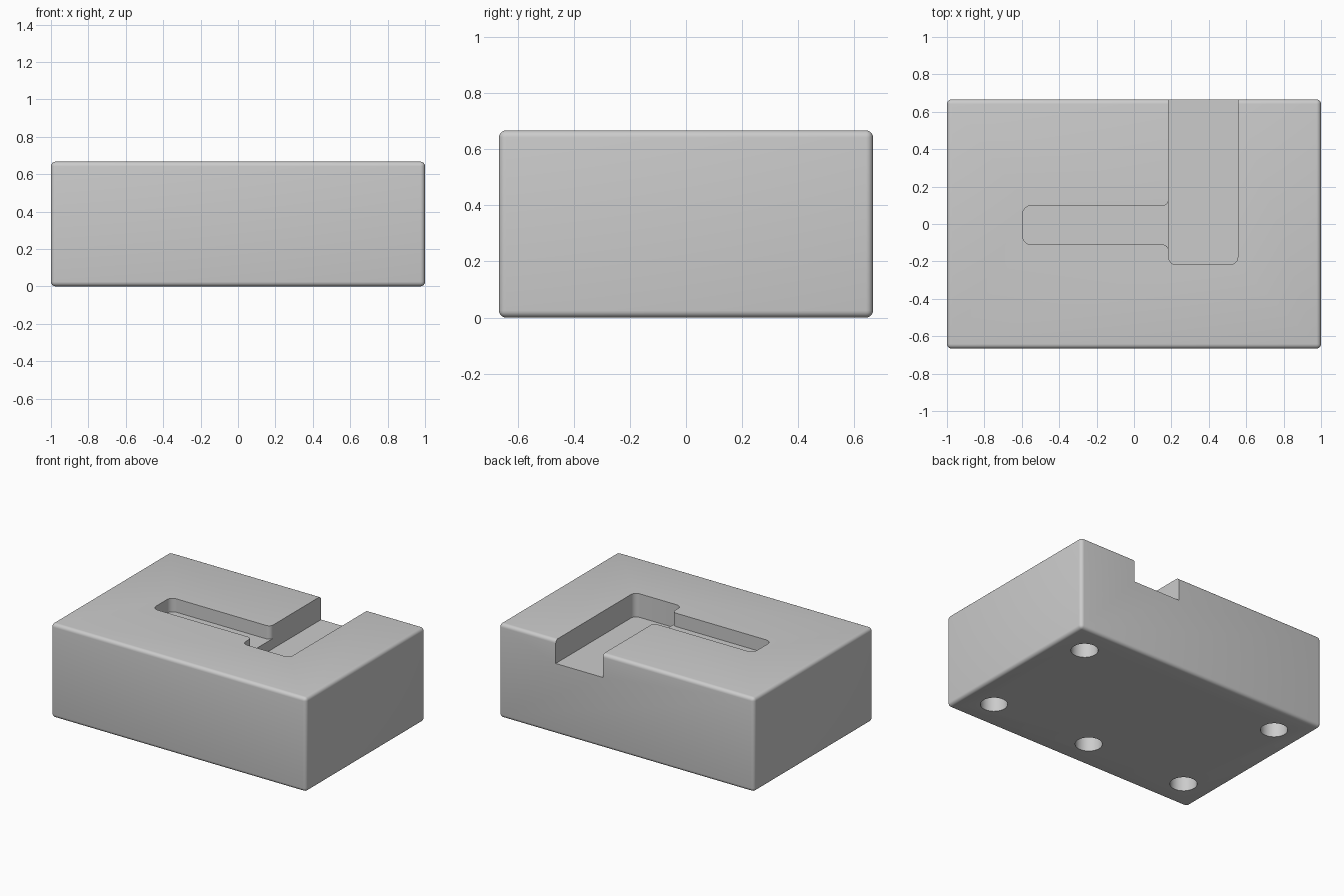
import bpy, bmesh, math
from mathutils import Vector

default = bpy.data.objects.get("Cube")
if default:
    bpy.data.objects.remove(default, do_unlink=True)

LENGTH, WIDTH, HEIGHT = 2.0, 1.333, 0.667
EDGE = 0.025

grey = bpy.data.materials.new("plain grey")
grey.use_nodes = True
colour = (0.6, 0.6, 0.6, 1)
grey.diffuse_color = colour
grey.node_tree.nodes["Principled BSDF"].inputs["Base Color"].default_value = colour


def make_object(name, bm):
    bmesh.ops.recalc_face_normals(bm, faces=bm.faces)
    mesh = bpy.data.meshes.new(name)
    bm.to_mesh(mesh)
    bm.free()
    mesh.materials.append(grey)
    obj = bpy.data.objects.new(name, mesh)
    bpy.context.collection.objects.link(obj)
    return obj


def rounded(corners, steps=8):
    """Outline from (x, y, radius) corners, each rounded by an arc."""
    points = []
    for i, (x, y, r) in enumerate(corners):
        p = Vector((x, y))
        if r == 0:
            points.append(p)
            continue
        a = (Vector(corners[i - 1][:2]) - p).normalized() * r
        b = (Vector(corners[(i + 1) % len(corners)][:2]) - p).normalized() * r
        for s in range(steps + 1):
            t = s / steps * math.pi / 2
            points.append(p + a * (1 - math.sin(t)) + b * (1 - math.cos(t)))
    return points


def prism(name, outline, bottom, top):
    bm = bmesh.new()
    face = bm.faces.new([bm.verts.new((p.x, p.y, bottom)) for p in outline])
    walls = bmesh.ops.extrude_face_region(bm, geom=[face])["geom"]
    verts = [v for v in walls if isinstance(v, bmesh.types.BMVert)]
    bmesh.ops.translate(bm, verts=verts, vec=(0, 0, top - bottom))
    return make_object(name, bm)


def cut(target, cutter):
    mod = target.modifiers.new(cutter.name, "BOOLEAN")
    mod.operation, mod.solver, mod.object = "DIFFERENCE", "EXACT", cutter
    bpy.context.view_layer.objects.active = target
    bpy.ops.object.modifier_apply(modifier=mod.name)
    bpy.data.objects.remove(cutter, do_unlink=True)


# Block with softly rounded outer edges
bm = bmesh.new()
bmesh.ops.create_cube(bm, size=1)
bmesh.ops.scale(bm, verts=bm.verts, vec=(LENGTH, WIDTH, HEIGHT))
bmesh.ops.translate(bm, verts=bm.verts, vec=(0, 0, HEIGHT / 2))
bmesh.ops.bevel(bm, geom=bm.edges[:], offset=EDGE, segments=5, profile=0.5, affect="EDGES")
block = make_object("block", bm)

# Wide channel, open at the back
left, right, end = 0.185, 0.555, -0.217
channel = [(left, 0.9, 0), (left, end, 0.04), (right, end, 0.04), (right, 0.9, 0)]
cut(block, prism("channel_cutter", rounded(channel), HEIGHT - 0.167, 0.9))

# Shallower slot, flaring where it meets the channel
low, high, flare = -0.11, 0.098, 0.032
slot = [(-0.595, high, 0.045), (-0.595, low, 0.045), (left, low, flare),
        (left, low - flare, 0), (0.3, low - flare, 0),
        (0.3, high + flare, 0), (left, high + flare, 0), (left, high, flare)]
cut(block, prism("slot_cutter", rounded(slot), HEIGHT - 0.095, 0.9))

# Five blind holes in the underside
for x, y in [(-0.79, -0.45), (0, -0.45), (0.79, -0.45), (-0.79, 0.45), (0.79, 0.45)]:
    circle = [Vector((x + 0.087 * math.cos(a * math.tau / 48),
                      y + 0.087 * math.sin(a * math.tau / 48))) for a in range(48)]
    cut(block, prism("hole_cutter", circle, -0.1, 0.3))

# Smooth fillets, sharp cut edges
bpy.ops.object.select_all(action="DESELECT")
block.select_set(True)
bpy.context.view_layer.objects.active = block
bpy.ops.object.shade_smooth_by_angle(angle=math.radians(30))
